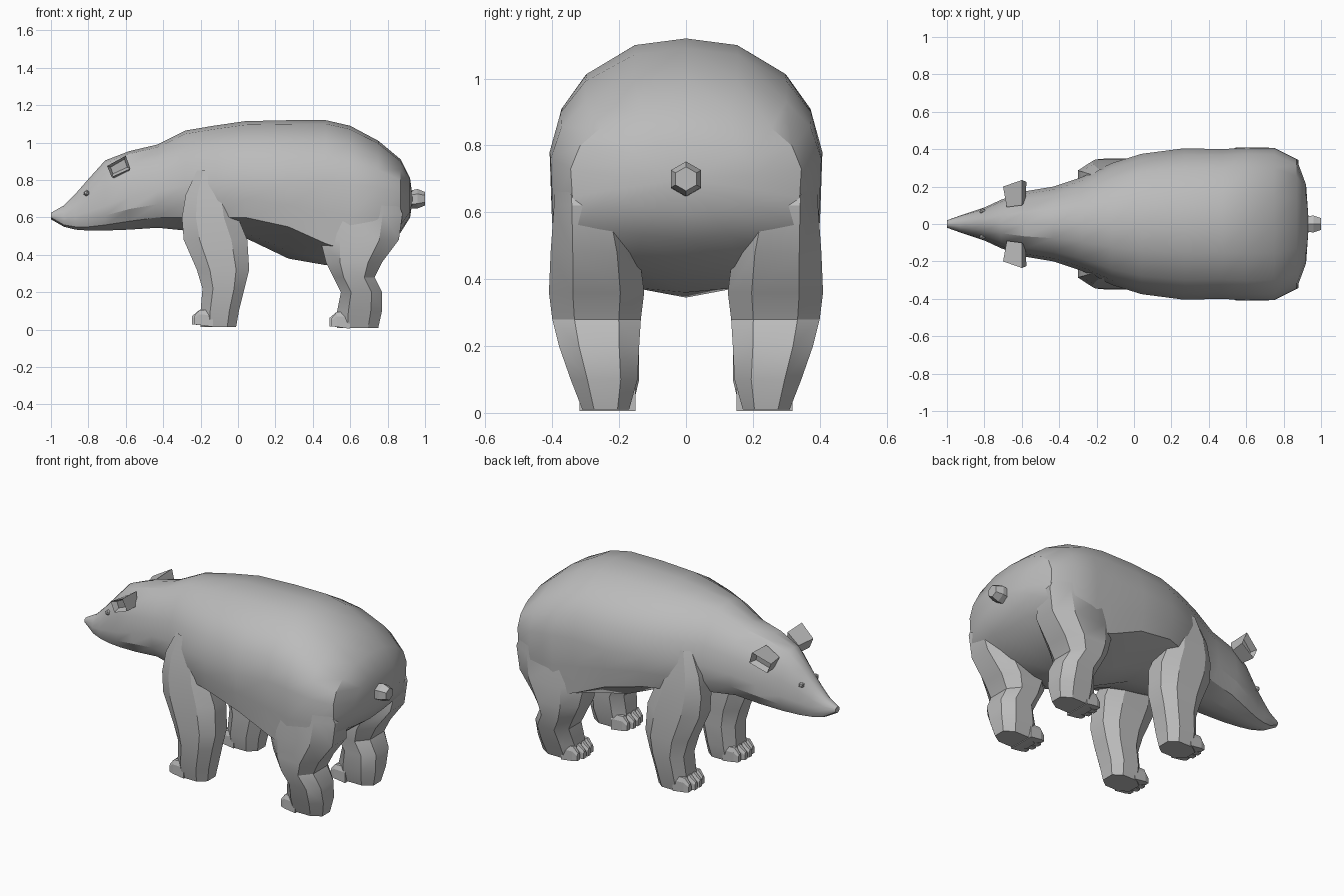
import bpy, bmesh, math

if "Cube" in bpy.data.objects:
    bpy.data.objects.remove(bpy.data.objects["Cube"])

fur = bpy.data.materials.new("grey_fur")
fur.diffuse_color = (0.5, 0.5, 0.5, 1)
fur.use_nodes = True
fur.node_tree.nodes["Principled BSDF"].inputs["Base Color"].default_value = fur.diffuse_color


def finish(bm, name, smooth=None):
    bmesh.ops.recalc_face_normals(bm, faces=bm.faces[:])
    me = bpy.data.meshes.new(name)
    bm.to_mesh(me)
    bm.free()
    me.materials.append(fur)
    ob = bpy.data.objects.new(name, me)
    bpy.context.collection.objects.link(ob)
    if smooth:
        bpy.ops.object.select_all(action='DESELECT')
        bpy.context.view_layer.objects.active = ob
        ob.select_set(True)
        bpy.ops.object.shade_smooth_by_angle(angle=math.radians(smooth))
    return ob


def loft(bm, rings, cap_start=True, cap_end=True):
    loops = [[bm.verts.new(p) for p in r] for r in rings]
    n = len(loops[0])
    for a, b in zip(loops, loops[1:]):
        for i in range(n):
            j = (i + 1) % n
            bm.faces.new((a[i], a[j], b[j], b[i]))
    if cap_start:
        bm.faces.new(loops[0])
    if cap_end:
        bm.faces.new(loops[-1])
    return loops


# Torso, neck and head: x, top, bottom, half width, widest height, lower edge height, lower edge width
BODY = [
    (-1.00, .625, .590, .020, .61, .60, .8),
    (-.93, .665, .550, .045, .60, .56, .8),
    (-.87, .725, .535, .065, .61, .55, .8),
    (-.80, .805, .530, .088, .63, .55, .8),
    (-.71, .905, .530, .130, .66, .56, .75),
    (-.58, .955, .535, .175, .71, .58, .75),
    (-.43, .990, .545, .200, .74, .60, .75),
    (-.28, 1.065, .530, .250, .77, .60, .8),
    (-.12, 1.092, .510, .325, .78, .60, .9),
    (.04, 1.115, .490, .375, .79, .60, .93),
    (.27, 1.120, .380, .405, .78, .55, .95),
    (.47, 1.120, .345, .400, .79, .46, .96),
    (.60, 1.090, .360, .408, .78, .42, .96),
    (.75, 1.010, .430, .405, .76, .46, .95),
    (.87, .910, .520, .345, .73, .56, .95),
    (.92, .810, .600, .210, .71, .63, .90),
]


def section(x, top, bot, w, zw, ze, we):
    h = top - zw
    half = [(0, top), (.38 * w, zw + .94 * h), (.74 * w, zw + .68 * h),
            (.92 * w, zw + .38 * h), (w, zw), (.985 * w, zw * .5 + ze * .5),
            (we * w, ze), (.4 * we * w, bot * .75 + ze * .25), (0, bot)]
    return [(x, y, z) for y, z in half] + [(x, -y, z) for y, z in half[-2:0:-1]]


bm = bmesh.new()
loops = loft(bm, [section(*r) for r in BODY], True, False)
rump = bm.verts.new((.935, 0, .70))
last = loops[-1]
for i in range(len(last)):
    bm.faces.new((last[i], last[(i + 1) % len(last)], rump))
finish(bm, "body", 30)

# Legs: z, x front, x back, y inner, y outer
FRONT = [(.015, -.20, -.01, .16, .31), (.10, -.20, .005, .14, .33),
         (.22, -.19, .035, .14, .345), (.32, -.22, .06, .135, .35),
         (.48, -.29, .05, .13, .345), (.60, -.30, .00, .14, .335),
         (.72, -.28, -.03, .16, .32), (.85, -.22, -.08, .18, .29)]
REAR = [(.01, .53, .75, .17, .31), (.10, .53, .77, .145, .345),
        (.20, .55, .77, .14, .38), (.28, .51, .73, .135, .40),
        (.36, .47, .77, .125, .41), (.48, .44, .86, .14, .405),
        (.62, .46, .88, .18, .395), (.80, .54, .80, .24, .39)]


def octagon(z, x0, x1, y0, y1, s):
    cx, cy = (x1 - x0) * .25, (y1 - y0) * .25
    pts = [(x0 + cx, y0), (x1 - cx, y0), (x1, y0 + cy), (x1, y1 - cy),
           (x1 - cx, y1), (x0 + cx, y1), (x0, y1 - cy), (x0, y0 + cy)]
    return [(x, s * y, z) for x, y in pts]


def toes(name, x, z, s):
    # Four tapered toes across the front of a paw
    bm = bmesh.new()
    for k in range(4):
        y = .172 + k * .042
        out = .012 * (k in (1, 2))
        rings = []
        for dx, r, zc, h in ((.06, .021, .05, .045), (-.012, .021, .055, .04),
                             (-.04 - out, .013, .04, .022)):
            rings.append([(x + dx, s * (y + a * r), z + zc + b * h)
                          for a, b in ((-1, -1), (1, -1), (1, .4), (.5, 1), (-.5, 1), (-1, .4))])
        loft(bm, rings)
    finish(bm, name)


for side, s in (("left", -1), ("right", 1)):
    for part, rows, tx, tz in (("front", FRONT, -.195, .01), ("rear", REAR, .54, 0)):
        bm = bmesh.new()
        loft(bm, [octagon(*r, s) for r in rows], True, False)
        finish(bm, f"{part}_leg_{side}", 30)
        toes(f"{part}_toes_{side}", tx, tz, s)

    # Ear with a hollow outer face
    outer = [(-.70, .20, .875), (-.60, .235, .93), (-.575, .225, .86), (-.675, .20, .815)]
    inner = [(-.68, .09, .87), (-.60, .10, .925), (-.58, .12, .85), (-.66, .10, .81)]
    bm = bmesh.new()
    loft(bm, [[(x, s * y, z) for x, y, z in q] for q in (inner, outer)])
    bmesh.ops.recalc_face_normals(bm, faces=bm.faces[:])
    face = max(bm.faces, key=lambda f: abs(f.calc_center_median().y))
    bmesh.ops.inset_individual(bm, faces=[face], thickness=.02)
    for v in face.verts:
        v.co.y -= s * .035
    finish(bm, f"ear_{side}")

    # Eye
    bm = bmesh.new()
    bmesh.ops.create_icosphere(bm, subdivisions=1, radius=.017)
    bmesh.ops.translate(bm, verts=bm.verts[:], vec=(-.81, s * .068, .73))
    finish(bm, f"eye_{side}")

# Tail stub
bm = bmesh.new()
rings = []
for x, r, z in ((.88, .045, .69), (.96, .052, .70), (1.0, .036, .70)):
    rings.append([(x, r * math.sin(k * math.pi / 3), z + r * math.cos(k * math.pi / 3)) for k in range(6)])
loft(bm, rings)
finish(bm, "tail")
